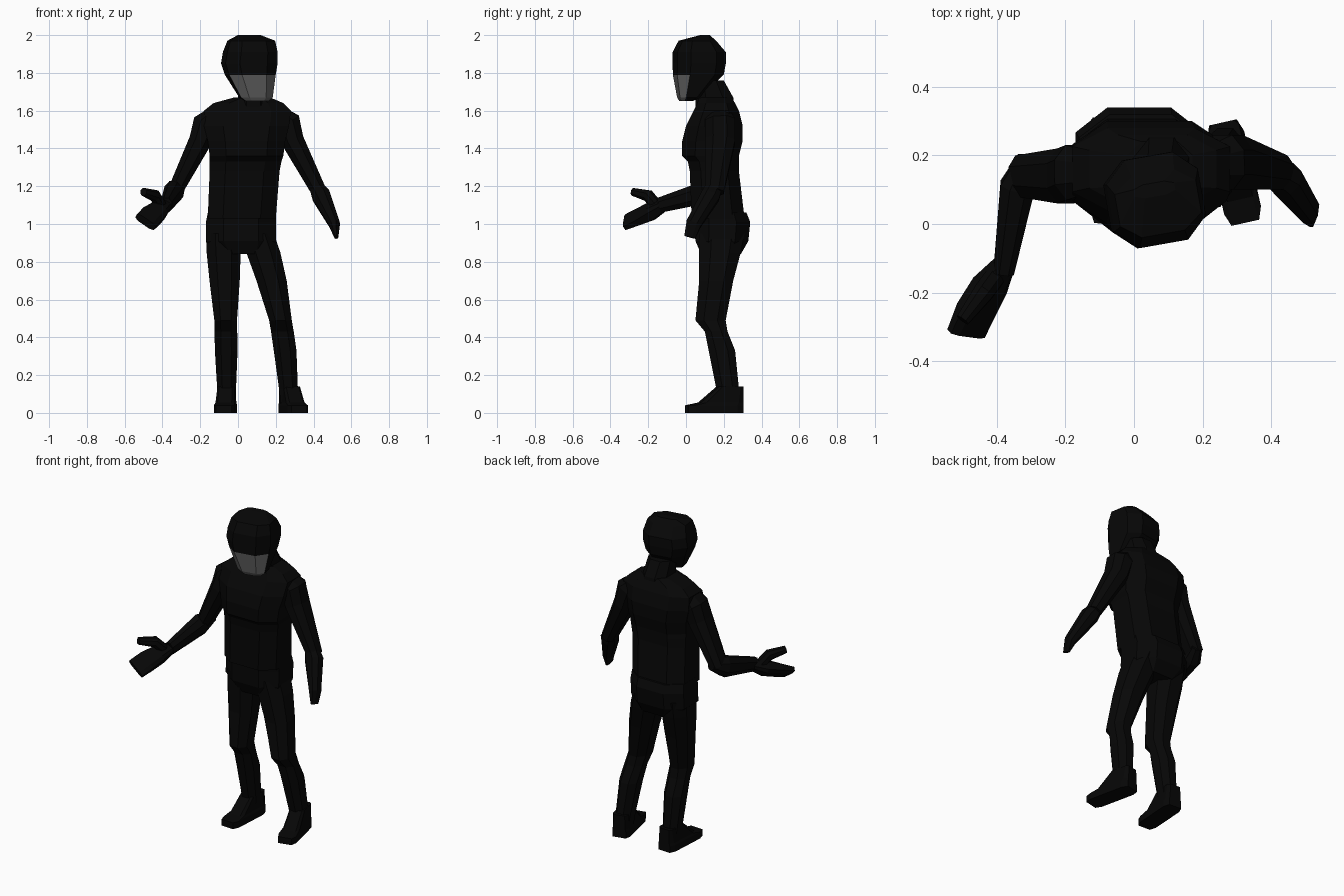
import bpy
import math
from mathutils import Vector, Matrix

default_cube = bpy.data.objects.get("Cube")
if default_cube:
    bpy.data.objects.remove(default_cube)


def make_material(name, value):
    material = bpy.data.materials.new(name)
    colour = (value, value, value, 1)
    material.use_nodes = True
    material.diffuse_color = colour
    shader = material.node_tree.nodes["Principled BSDF"]
    shader.inputs["Base Color"].default_value = colour
    return material


BLACK = make_material("near black cloth", .002)
GREY = make_material("grey visor", .11)


def octagon(centre, side, depth, boxiness):
    """Eight points around a centre; boxiness shortens the corner cuts."""
    points = []
    for quarter in range(4):
        turn = Matrix.Rotation(quarter * math.pi / 2, 2)
        for v in (-boxiness, boxiness):
            corner = turn @ Vector((1, v))
            points.append(centre + side * corner.x + depth * corner.y)
    return points


def skin(name, rings):
    """Join rings of equal length into a closed, flat shaded mesh."""
    count = len(rings[0])
    verts = [point for ring in rings for point in ring]
    faces = [tuple(reversed(range(count))), tuple(range(len(verts) - count, len(verts)))]
    for low in range(0, len(verts) - count, count):
        high = low + count
        for i in range(count):
            j = (i + 1) % count
            faces.append((low + i, low + j, high + j, high + i))
    mesh = bpy.data.meshes.new(name)
    mesh.from_pydata(verts, [], faces)
    mesh.materials.append(BLACK)
    obj = bpy.data.objects.new(name, mesh)
    bpy.context.collection.objects.link(obj)
    return obj


def stack(name, levels, boxiness=.45, turn=0):
    """Level rings, each given as height, left and right edge, front and back edge."""
    spin = Matrix.Rotation(turn, 3, "Z")
    rings = []
    for z, left, right, front, back in levels:
        centre = Vector((left + right, front + back, z + z)) / 2
        side = spin @ Vector((right - left, 0, 0)) / 2
        depth = spin @ Vector((0, back - front, 0)) / 2
        rings.append(octagon(centre, side, depth, boxiness))
    return skin(name, rings)


def limb(name, path, across, boxiness=.45):
    """Rings square to a path, each given as a point, half width and half depth."""
    points = [Vector(step[:3]) for step in path]
    rings = []
    for i, (*_, width, thickness) in enumerate(path):
        before = points[max(i - 1, 0)]
        after = points[min(i + 1, len(points) - 1)]
        along = (after - before).normalized()
        depth = along.cross(Vector(across)).normalized()
        side = depth.cross(along)
        rings.append(octagon(points[i], side * width, depth * thickness, boxiness))
    return skin(name, rings)


# Helmet, turned slightly, with a grey visor over the lower face
head_turn = math.radians(10)
helmet = stack("helmet", [
    (1.65, .04, .16, -.03, .03),
    (1.67, .01, .18, -.04, .07),
    (1.79, -.06, .19, -.06, .19),
    (1.85, -.08, .2, -.06, .2),
    (1.91, -.07, .2, -.06, .2),
    (1.97, -.05, .19, -.03, .15),
    (2, 0, .12, .08, .12)], .53, head_turn)
helmet.data.materials.append(GREY)
facing = Vector((math.sin(head_turn), -math.cos(head_turn), 0))
for face in helmet.data.polygons:
    if face.center.z < 1.79 and face.normal.dot(facing) > .4:
        face.material_index = 1

stack("neck", [(1.6, 0, .17, .05, .26), (1.67, 0, .16, .05, .25), (1.76, 0, .15, .05, .2)])

# Jacket with an overhanging chest panel
stack("jacket", [
    (1.03, -.16, .2, .03, .31),
    (1.28, -.15, .22, .02, .28),
    (1.33, -.15, .23, .01, .28),
    (1.36, -.15, .24, -.02, .28),
    (1.44, -.16, .25, -.02, .3),
    (1.52, -.18, .27, 0, .3),
    (1.6, -.18, .28, .04, .28),
    (1.64, -.13, .24, .06, .26),
    (1.67, -.02, .17, .07, .24)], .55)

stack("hips", [
    (.84, -.11, .17, .08, .29),
    (.91, -.17, .2, .05, .33),
    (1.01, -.17, .2, .05, .34),
    (1.06, -.16, .2, .05, .32)], .5)

# Legs share one profile: height, depth position, half width, half depth
LEG = [(.02, .23, .04, .06), (.13, .22, .05, .06), (.33, .19, .06, .07),
       (.43, .16, .06, .06), (.49, .13, .06, .08), (.7, .16, .08, .09),
       (.85, .18, .09, .11), (.95, .19, .09, .12)]
HIP_HEIGHT = LEG[-1][0]

# Each leg bows from the ankle to the hip; each shoe is a flat wedge
for side, ankle, hip, toe_out in (("right", -.06, -.08, -.06), ("left", .27, .1, .22)):
    levels = []
    for z, y, width, depth in LEG:
        x = ankle + (hip - ankle) * (z / HIP_HEIGHT) ** 2
        levels.append((z, x - width, x + width, y - depth, y + depth))
    stack(side + "_leg", levels)
    shoe = stack(side + "_shoe", [
        (z, -width, width, front, .15) for z, width, front in
        ((0, .055, -.15), (.04, .055, -.15), (.055, .05, -.08), (.14, .045, .02))], .75)
    shoe.data.transform(Matrix.Rotation(toe_out, 4, "Z"))
    shoe.location = (ankle + toe_out / 10, .15, 0)

# Lowered left arm ending in a flat tapered hand
limb("left_upper_arm", [
    (.21, .17, 1.59, .04, .06),
    (.26, .18, 1.54, .07, .08),
    (.29, .18, 1.44, .06, .08),
    (.43, .15, 1.17, .04, .05)], (1, 0, .4))
limb("left_forearm", [
    (.4, .16, 1.22, .03, .04),
    (.44, .13, 1.15, .05, .05),
    (.51, .04, 1, .03, .04),
    (.52, .02, .93, .01, .03)], (1, 0, .3))

# Raised right arm reaching forward
limb("right_upper_arm", [
    (-.12, .15, 1.59, .04, .06),
    (-.17, .15, 1.53, .07, .08),
    (-.2, .14, 1.44, .06, .08),
    (-.33, .14, 1.18, .04, .06)], (1, 0, -.4))
limb("right_forearm", [
    (-.31, .19, 1.2, .03, .03),
    (-.34, .11, 1.17, .05, .06),
    (-.38, -.14, 1.1, .03, .04)], (1, 0, 0))

# Open right hand
limb("right_palm", [
    (-.38, -.12, 1.1, .03, .03),
    (-.42, -.18, 1.07, .05, .04),
    (-.46, -.25, 1.04, .06, .03),
    (-.49, -.32, 1.01, .06, .02)], (1, -.3, -.8), .6)
limb("right_thumb", [
    (-.41, -.16, 1.1, .03, .03),
    (-.44, -.2, 1.15, .03, .03),
    (-.5, -.28, 1.17, .02, .02)], (1, -.6, 0))
